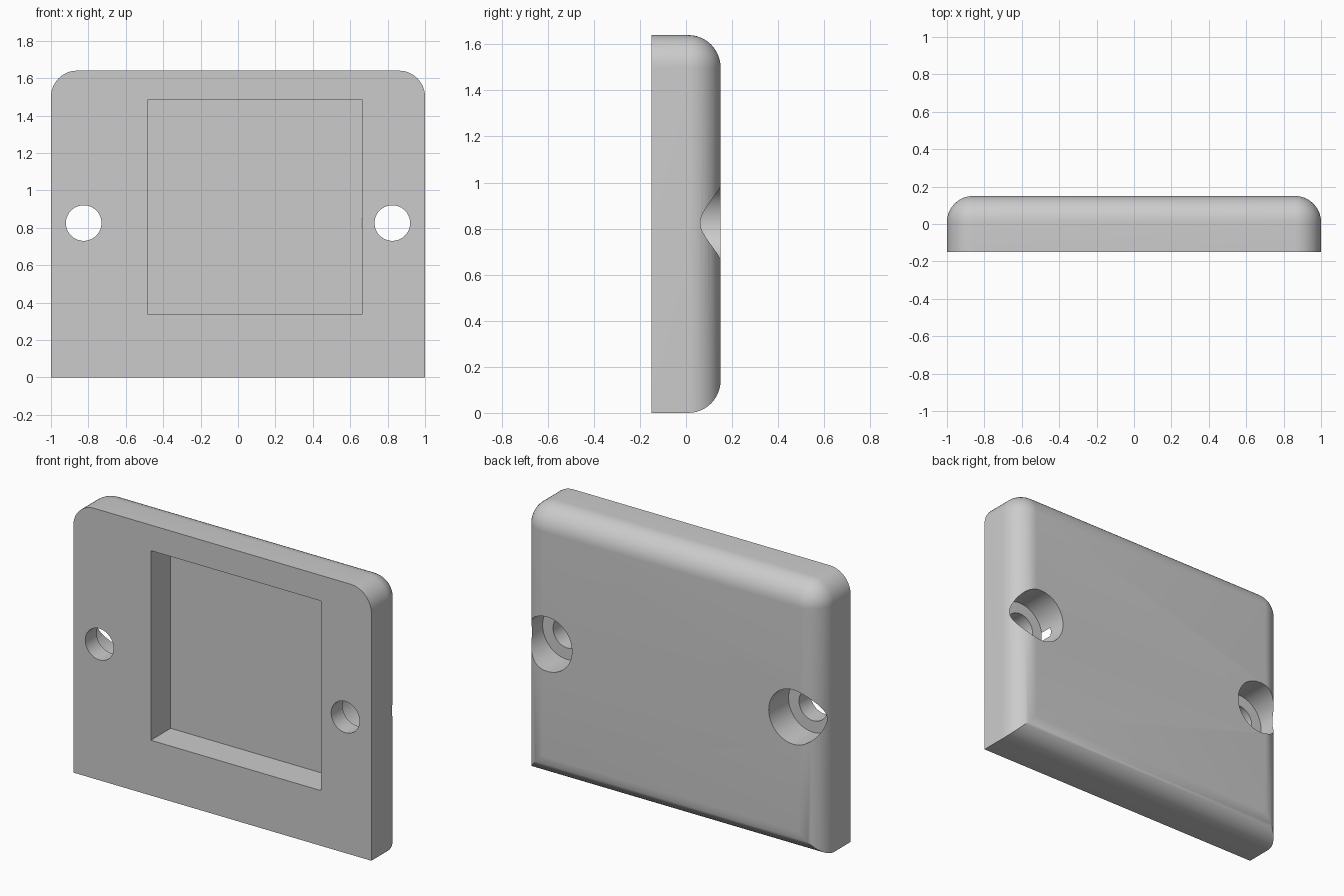
import bpy, bmesh
from math import pi, sin, cos
from mathutils import Matrix

cube = bpy.data.objects.get("Cube")
if cube:
    bpy.data.objects.remove(cube, do_unlink=True)

HALF_W, HEIGHT, FRONT, BACK = 1.0, 1.64, -0.15, 0.15
ROUND = 0.14          # top corners and back edge
STEPS = 12

grey = bpy.data.materials.new("plain grey")
grey.use_nodes = True
grey.diffuse_color = (0.6, 0.6, 0.6, 1)
grey.node_tree.nodes["Principled BSDF"].inputs["Base Color"].default_value = (0.6, 0.6, 0.6, 1)


def make_object(name, bm):
    bmesh.ops.recalc_face_normals(bm, faces=bm.faces)
    mesh = bpy.data.meshes.new(name)
    bm.to_mesh(mesh)
    bm.free()
    mesh.materials.append(grey)
    obj = bpy.data.objects.new(name, mesh)
    bpy.context.collection.objects.link(obj)
    return obj


def outline(bm, inset, y):
    """Plate outline: square bottom corners, rounded top corners."""
    w, r = HALF_W - inset, ROUND - inset
    pts = [(-w, inset), (w, inset)]
    for side, start in ((1, 0), (-1, pi / 2)):
        for i in range(STEPS + 1):
            a = start + i * pi / 2 / STEPS
            pts.append((side * (HALF_W - ROUND) + r * cos(a), HEIGHT - ROUND + r * sin(a)))
    return [bm.verts.new((x, y, z)) for x, z in pts]


# Plate: stacked outlines that curve inward towards the back
bm = bmesh.new()
rings = [outline(bm, 0, FRONT)]
for i in range(STEPS + 1):
    a = i * pi / 2 / STEPS
    rings.append(outline(bm, ROUND * (1 - cos(a)), BACK - ROUND + ROUND * sin(a)))
for low, high in zip(rings, rings[1:]):
    for k in range(len(low)):
        n = (k + 1) % len(low)
        bm.faces.new((low[k], low[n], high[n], high[k]))
bm.faces.new(rings[0])
bm.faces.new(rings[-1])
bmesh.ops.remove_doubles(bm, verts=bm.verts, dist=1e-5)
plate = make_object("mounting_plate", bm)


def box_cutter(name, x0, x1, y0, y1, z0, z1):
    bm = bmesh.new()
    size = Matrix.Diagonal((x1 - x0, y1 - y0, z1 - z0, 1))
    centre = Matrix.Translation(((x0 + x1) / 2, (y0 + y1) / 2, (z0 + z1) / 2))
    bmesh.ops.create_cube(bm, size=1, matrix=centre @ size)
    return make_object(name, bm)


def round_cutter(name, x, radius, y0, y1):
    bm = bmesh.new()
    place = Matrix.Translation((x, (y0 + y1) / 2, 0.825)) @ Matrix.Rotation(pi / 2, 4, 'X')
    bmesh.ops.create_cone(bm, cap_ends=True, segments=64, radius1=radius, radius2=radius,
                          depth=y1 - y0, matrix=place)
    return make_object(name, bm)


# Front pocket, screw holes and counterbores from the back
cutters = [box_cutter("pocket_cutter", -0.48, 0.6625, -0.3, 0.04, 0.335, 1.485)]
for x in (-0.825, 0.825):
    cutters.append(round_cutter("screw_hole_cutter", x, 0.095, -0.3, 0.3))
    cutters.append(round_cutter("counterbore_cutter", x, 0.165, -0.04, 0.3))

bpy.ops.object.select_all(action='DESELECT')
bpy.context.view_layer.objects.active = plate
plate.select_set(True)
for cutter in cutters:
    cutter.hide_render = True
    mod = plate.modifiers.new("cut", 'BOOLEAN')
    mod.operation, mod.solver, mod.object = 'DIFFERENCE', 'EXACT', cutter
    bpy.ops.object.modifier_apply(modifier=mod.name)
    bpy.data.objects.remove(cutter, do_unlink=True)

bpy.ops.object.shade_smooth_by_angle(angle=pi / 6)
